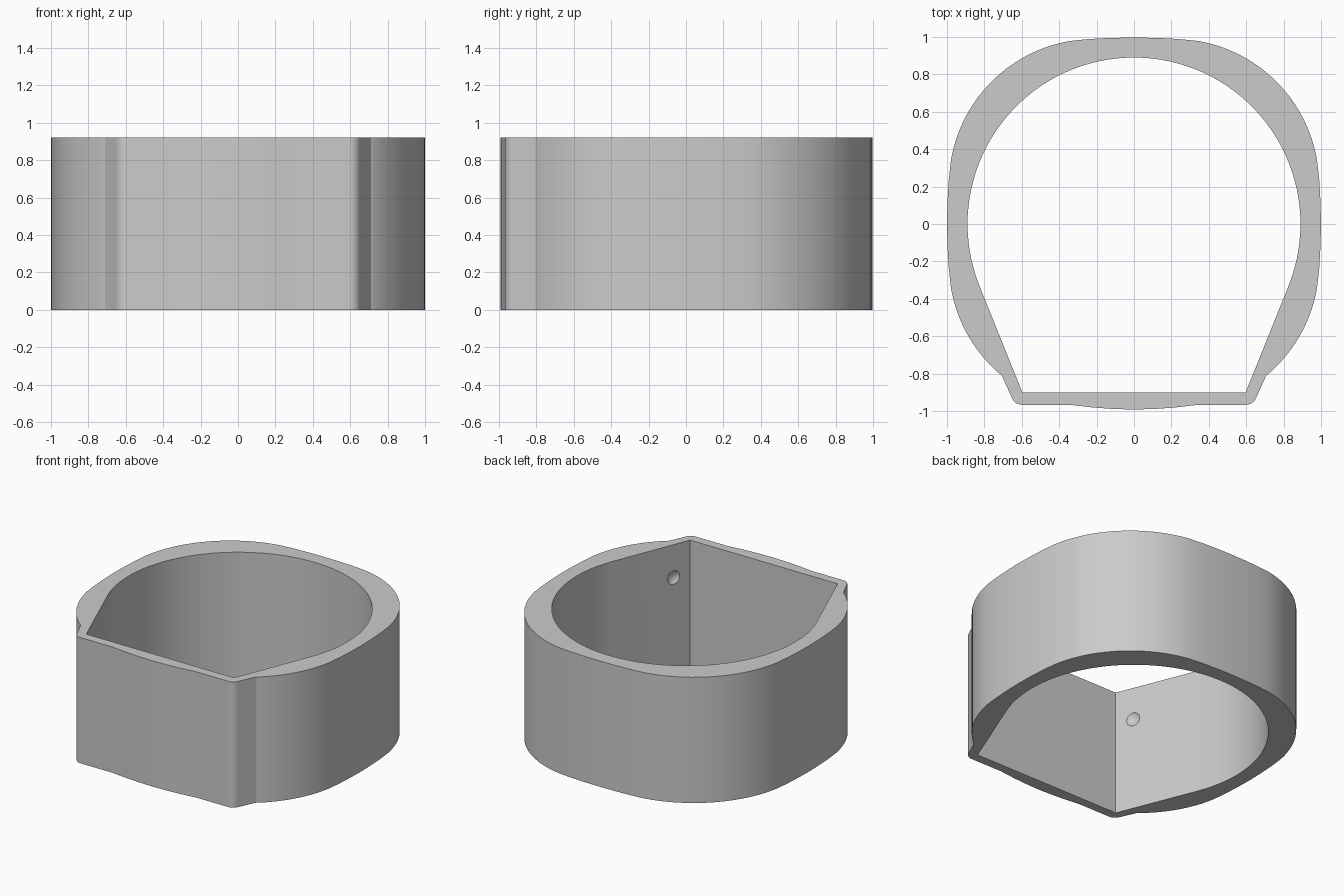
import bpy, bmesh
from math import sin, cos, radians
from mathutils import Vector

if "Cube" in bpy.data.objects:
    bpy.data.objects.remove(bpy.data.objects["Cube"])

HEIGHT = 0.92

grey = bpy.data.materials.new("plain grey")
grey.diffuse_color = (0.6, 0.6, 0.6, 1)
grey.use_nodes = True
grey.node_tree.nodes["Principled BSDF"].inputs["Base Color"].default_value = grey.diffuse_color


def arc(cx, cy, r, a0, a1, n):
    return [(cx + r * cos(radians(a0 + (a1 - a0) * i / n)),
             cy + r * sin(radians(a0 + (a1 - a0) * i / n))) for i in range(n + 1)]


def mirrored(half):
    """Close a right-hand half outline (top to bottom) with its mirror image."""
    return half + [(-x, y) for x, y in reversed(half) if x > 1e-4]


# Outer outline: shallow crown, rounded shoulder, shallow side, shoulder, foot
outer = [(0, 0.997), (0.12, 0.995), (0.24, 0.989)]
outer += arc(0.21, 0.21, 0.78, 80, 10, 18)
outer += [(0.99, 0.24), (0.997, 0.12), (1, 0), (0.997, -0.12), (0.99, -0.24)]
outer += arc(0.21, -0.21, 0.78, -10, -48.5, 10)
outer += [(0.712, -0.804), (0.704, -0.817)]
outer += arc(0.597, -0.907, 0.06, -22, -90, 6)
outer += [(0.34, -0.967), (0.22, -0.981), (0.11, -0.989), (0, -0.992)]

# Inner outline: round bore running tangentially into a flat-bottomed wedge
inner = arc(0, 0, 0.89, 90, -22, 36) + [(0.597, -0.9)]

# Extrude the outline with its hole
curve = bpy.data.curves.new("band_outline", 'CURVE')
curve.dimensions = '2D'
curve.fill_mode = 'BOTH'
curve.extrude = HEIGHT / 2
for pts in (mirrored(outer), mirrored(inner)):
    spline = curve.splines.new('POLY')
    spline.points.add(len(pts) - 1)
    for p, (x, y) in zip(spline.points, pts):
        p.co = (x, y, 0, 1)
    spline.use_cyclic_u = True
source = bpy.data.objects.new("band_source", curve)
bpy.context.collection.objects.link(source)
bpy.context.view_layer.update()
mesh = bpy.data.meshes.new_from_object(source)
bpy.data.objects.remove(source)

bm = bmesh.new()
bm.from_mesh(mesh)
bmesh.ops.remove_doubles(bm, verts=bm.verts, dist=1e-4)
bmesh.ops.translate(bm, verts=bm.verts, vec=(0, 0, HEIGHT / 2))
bmesh.ops.recalc_face_normals(bm, faces=bm.faces)
bm.to_mesh(mesh)
bm.free()
mesh.materials.clear()
mesh.materials.append(grey)
band = bpy.data.objects.new("band", mesh)
bpy.context.collection.objects.link(band)

# Small round dimples in both slanted inner walls
for side in (1, -1):
    wall = Vector((side * 0.646, -0.778, 0.68))
    inward = Vector((-side * 0.927, 0.375, 0))
    bpy.ops.mesh.primitive_uv_sphere_add(segments=32, ring_count=16, radius=0.0725,
                                         location=wall + inward * 0.0525)
    cutter = bpy.context.object
    cutter.name = "dimple_cutter"
    cutter.data.materials.append(grey)
    cutter.hide_render = True
    cut = band.modifiers.new("dimple", 'BOOLEAN')
    cut.operation = 'DIFFERENCE'
    cut.solver = 'EXACT'
    cut.object = cutter
    bpy.ops.object.select_all(action='DESELECT')
    band.select_set(True)
    bpy.context.view_layer.objects.active = band
    bpy.ops.object.modifier_apply(modifier=cut.name)
    bpy.data.objects.remove(cutter)

bpy.ops.object.shade_smooth_by_angle(angle=radians(20))
